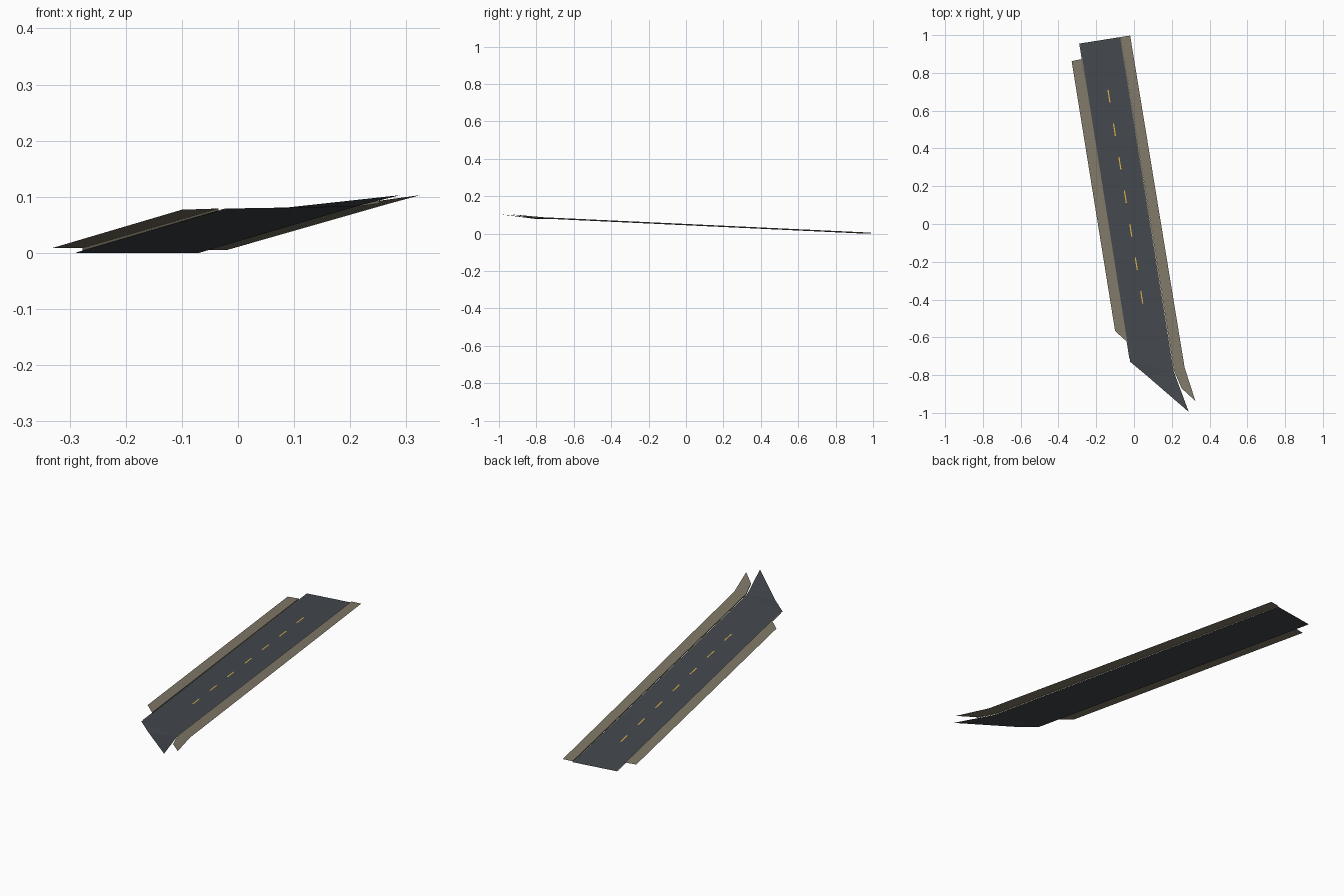
import bpy, bmesh
from mathutils import Vector

if "Cube" in bpy.data.objects:
    bpy.data.objects.remove(bpy.data.objects["Cube"])

# Road frame: s runs downhill end (back) to uphill end (front), w runs left to right
ORIGIN = Vector((-0.29, 0.955))
ALONG = Vector((0.1565, -0.9877))
ACROSS = Vector((0.9877, 0.1565))
SLOPE = 0.0463


def material(name, rgb):
    m = bpy.data.materials.new(name)
    m.diffuse_color = (*rgb, 1)
    m.use_nodes = True
    m.node_tree.nodes["Principled BSDF"].inputs["Base Color"].default_value = m.diffuse_color
    return m


asphalt = material("asphalt", (0.056, 0.065, 0.075))
concrete = material("concrete", (0.215, 0.19, 0.14))
yellow = material("yellow paint", (0.70, 0.44, 0.06))


def at(x, y, lift=0.0):
    """Point on the sloping road plane above (x, y)."""
    return Vector((x, y, SLOPE * (Vector((x, y)) - ORIGIN).dot(ALONG) + lift))


def on_road(s, w, lift=0.0):
    p = ORIGIN + ALONG * s + ACROSS * w
    return at(p.x, p.y, lift)


def sheet(name, faces, mat):
    """Open surface from polygons, all facing up (or toward the road if upright)."""
    bm = bmesh.new()
    for pts in faces:
        f = bm.faces.new([bm.verts.new(p) for p in pts])
        f.normal_update()
        if f.normal.z < 0:
            f.normal_flip()
    bmesh.ops.remove_doubles(bm, verts=bm.verts, dist=0.0002)
    me = bpy.data.meshes.new(name)
    bm.to_mesh(me)
    bm.free()
    me.materials.append(mat)
    ob = bpy.data.objects.new(name, me)
    bpy.context.collection.objects.link(ob)
    return ob


# Carriageway with a flared, slightly rising front end
bl, br = on_road(0, 0), on_road(0, 0.223)
left = at(-0.02, -0.73)
right = at(0.21, -0.78)
mid = Vector((0.07, -0.805, 0.079))
tip = Vector((0.29, -0.995, 0.103))
sheet("road_surface", [[bl, left, right, br], [left, mid, right], [mid, tip, right]], asphalt)

# Raised sidewalks with curb faces on the road side
LIFT = 0.005
down = Vector((0, 0, -LIFT))
li0, lo0 = at(-0.277, 0.873, LIFT), at(-0.33, 0.862, LIFT)
li1, lo1 = at(-0.035, -0.625, LIFT), at(-0.10, -0.567, LIFT + 0.001)
sheet("left_sidewalk", [[li0, lo0, lo1, li1]], concrete)
sheet("left_curb", [[li0, li1, li1 + down, li0 + down]], concrete)

ri0, ro0 = on_road(0, 0.223, LIFT), on_road(0, 0.273, LIFT)
ri1, ro1 = at(0.211, -0.775, LIFT), at(0.268, -0.76, LIFT)
ri2, ro2 = Vector((0.252, -0.87, 0.093)), Vector((0.325, -0.937, 0.103))
sheet("right_sidewalk", [[ri0, ro0, ro1, ri1], [ri1, ro1, ri2], [ro1, ro2, ri2]], concrete)
sheet("right_curb", [[ri0, ri0 + down, ri1 + down, ri1],
                     [ri1, ri1 + down, ri2 + down, ri2]], concrete)

# Narrow gutter strips along both road edges
for name, w, s0, s1 in (("left_gutter", 0.001, 0.0, 1.69), ("right_gutter", 0.219, 0.0, 1.77)):
    sheet(name, [[on_road(s0, w, 0.0006), on_road(s1, w, 0.0006),
                  on_road(s1, w + 0.003, 0.0006), on_road(s0, w + 0.003, 0.0006)]], concrete)

# Dashed centre line
dashes = []
start, end = Vector((-0.1325, 0.677)), Vector((0.041, -0.388))
for i in range(7):
    c = start.lerp(end, i / 6)
    corners = [c + ALONG * a + ACROSS * b
               for a, b in ((-0.034, -0.003), (0.034, -0.003), (0.034, 0.003), (-0.034, 0.003))]
    dashes.append([at(p.x, p.y, 0.001) for p in corners])
sheet("centre_dashes", dashes, yellow)
